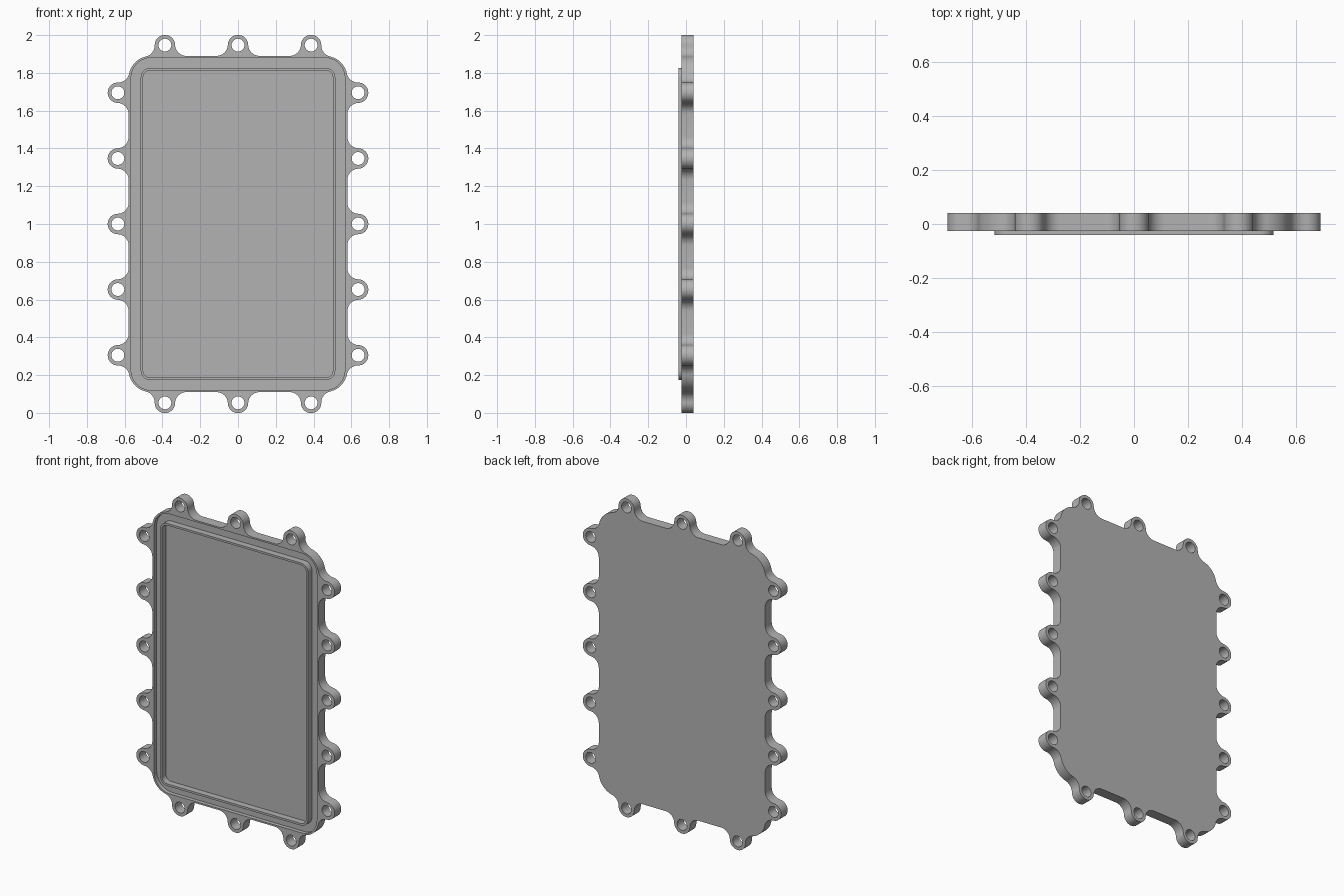
import bpy, bmesh
from math import atan2, cos, sin, sqrt, hypot, pi, radians

if "Cube" in bpy.data.objects:
    bpy.data.objects.remove(bpy.data.objects["Cube"])

# Main sizes
BODY_X, BODY_Z, BODY_R = 0.579, 0.89, 0.118
LUG_R, LUG_OUT, HOLE_R, FILLET = 0.054, 0.057, 0.034, 0.06
SIDE_LUGS, END_LUGS = [0, 0.347, 0.695], [0, 0.387]
LIP_FRONT, FRONT, FLOOR, BACK = -0.04, -0.025, 0.0, 0.04

grey = bpy.data.materials.new("plain_grey")
grey.use_nodes = True
colour = (0.45, 0.45, 0.45, 1)
grey.diffuse_color = colour
grey.node_tree.nodes["Principled BSDF"].inputs["Base Color"].default_value = colour


def arc(c, r, a0, a1, n=10):
    return [(c[0] + r * cos(a0 + (a1 - a0) * i / n),
             c[1] + r * sin(a0 + (a1 - a0) * i / n)) for i in range(n + 1)]


def angle(p, q):
    return atan2(q[1] - p[1], q[0] - p[0])


def touching(c, rc, l, rl):
    """Centre of the fillet that touches a corner circle and a lug circle."""
    d = hypot(l[0] - c[0], l[1] - c[1])
    a = (rc * rc - rl * rl + d * d) / (2 * d)
    h = sqrt(rc * rc - a * a)
    ux, uy = (l[0] - c[0]) / d, (l[1] - c[1]) / d
    return c[0] + a * ux - h * uy, c[1] + a * uy + h * ux


def scalloped_edge(out, along, lugs):
    """Edge from its midpoint to the middle of the rounded corner."""
    pts = []
    corner = (out - BODY_R, along - BODY_R)
    reach = sqrt((LUG_R + FILLET) ** 2 - (LUG_OUT - FILLET) ** 2)
    for v in lugs:
        lug, start = (out + LUG_OUT, v), 0
        if v > 0:
            low = (out + FILLET, v - reach)
            pts += arc(low, FILLET, pi, angle(low, lug))
            start = angle(lug, low)
        last = v == lugs[-1]
        up = (out + FILLET, v + reach)
        if last:
            up = touching(corner, BODY_R + FILLET, lug, LUG_R + FILLET)
        pts += arc(lug, LUG_R, start, angle(lug, up), 16)
        end = angle(up, corner) % (2 * pi) if last else pi
        pts += arc(up, FILLET, angle(up, lug) % (2 * pi), end)
    return pts + arc(corner, BODY_R, angle(corner, up), pi / 4)


def clean(pts):
    out = []
    for p in pts:
        if all(hypot(p[0] - q[0], p[1] - q[1]) > 1e-4 for q in out[-1:] + out[:1]):
            out.append(p)
    return out


def plate_outline():
    top = [(b, a) for a, b in scalloped_edge(BODY_Z, BODY_X, END_LUGS)]
    quarter = scalloped_edge(BODY_X, BODY_Z, SIDE_LUGS) + top[::-1]
    half = quarter + [(-x, z) for x, z in quarter[::-1]]
    return clean(half + [(x, -z) for x, z in half[::-1]])


def rounded_rect(w, h, r):
    pts = []
    for k, (sx, sz) in enumerate([(1, 1), (-1, 1), (-1, -1), (1, -1)]):
        pts += arc((sx * (w - r), sz * (h - r)), r, k * pi / 2, (k + 1) * pi / 2)
    return clean(pts)


def ring(bm, pts, y):
    verts = [bm.verts.new((x, y, z + 1)) for x, z in pts]
    for a, b in zip(verts, verts[1:] + verts[:1]):
        bm.edges.new((a, b))
    return verts


def wall(bm, a, b):
    n = len(a)
    for i in range(n):
        j = (i + 1) % n
        bm.faces.new((a[i], a[j], b[j], b[i]))


def cap(bm, loops):
    edges = [bm.edges.get((a, b)) for lp in loops for a, b in zip(lp, lp[1:] + lp[:1])]
    bmesh.ops.triangle_fill(bm, edges=edges, use_beauty=True, normal=(0, -1, 0))


def finish(bm, name):
    bmesh.ops.recalc_face_normals(bm, faces=bm.faces)
    mesh = bpy.data.meshes.new(name)
    bm.to_mesh(mesh)
    bm.free()
    mesh.materials.append(grey)
    obj = bpy.data.objects.new(name, mesh)
    bpy.context.collection.objects.link(obj)
    bpy.ops.object.select_all(action="DESELECT")
    obj.select_set(True)
    bpy.context.view_layer.objects.active = obj
    bpy.ops.object.shade_smooth_by_angle(angle=radians(30))


# Cover plate: scalloped outline, bolt holes and a shallow front recess
centres = [(s * (BODY_X + LUG_OUT), t * v) for s in (1, -1) for v in SIDE_LUGS
           for t in ((1, -1) if v else (1,))]
centres += [(t * v, s * (BODY_Z + LUG_OUT)) for s in (1, -1) for v in END_LUGS
            for t in ((1, -1) if v else (1,))]
profiles = [plate_outline()] + [arc(c, HOLE_R, 0, 2 * pi, 32)[:-1] for c in centres]
bm = bmesh.new()
front = [ring(bm, p, FRONT) for p in profiles]
back = [ring(bm, p, BACK) for p in profiles]
for f, b in zip(front, back):
    wall(bm, f, b)
recess = rounded_rect(0.566, 0.88, 0.107)
recess_top, recess_floor = ring(bm, recess, FRONT), ring(bm, recess, FLOOR)
wall(bm, recess_top, recess_floor)
cap(bm, front + [recess_top])
cap(bm, back)
cap(bm, [recess_floor])
finish(bm, "cover_plate")

# Thin raised lip standing in the recess
bm = bmesh.new()
outer, inner = rounded_rect(0.515, 0.826, 0.05), rounded_rect(0.502, 0.813, 0.037)
loops = [ring(bm, p, y) for p, y in ((outer, FLOOR), (outer, LIP_FRONT),
                                     (inner, LIP_FRONT), (inner, FLOOR))]
for a, b in zip(loops, loops[1:] + loops[:1]):
    wall(bm, a, b)
finish(bm, "sealing_lip")
